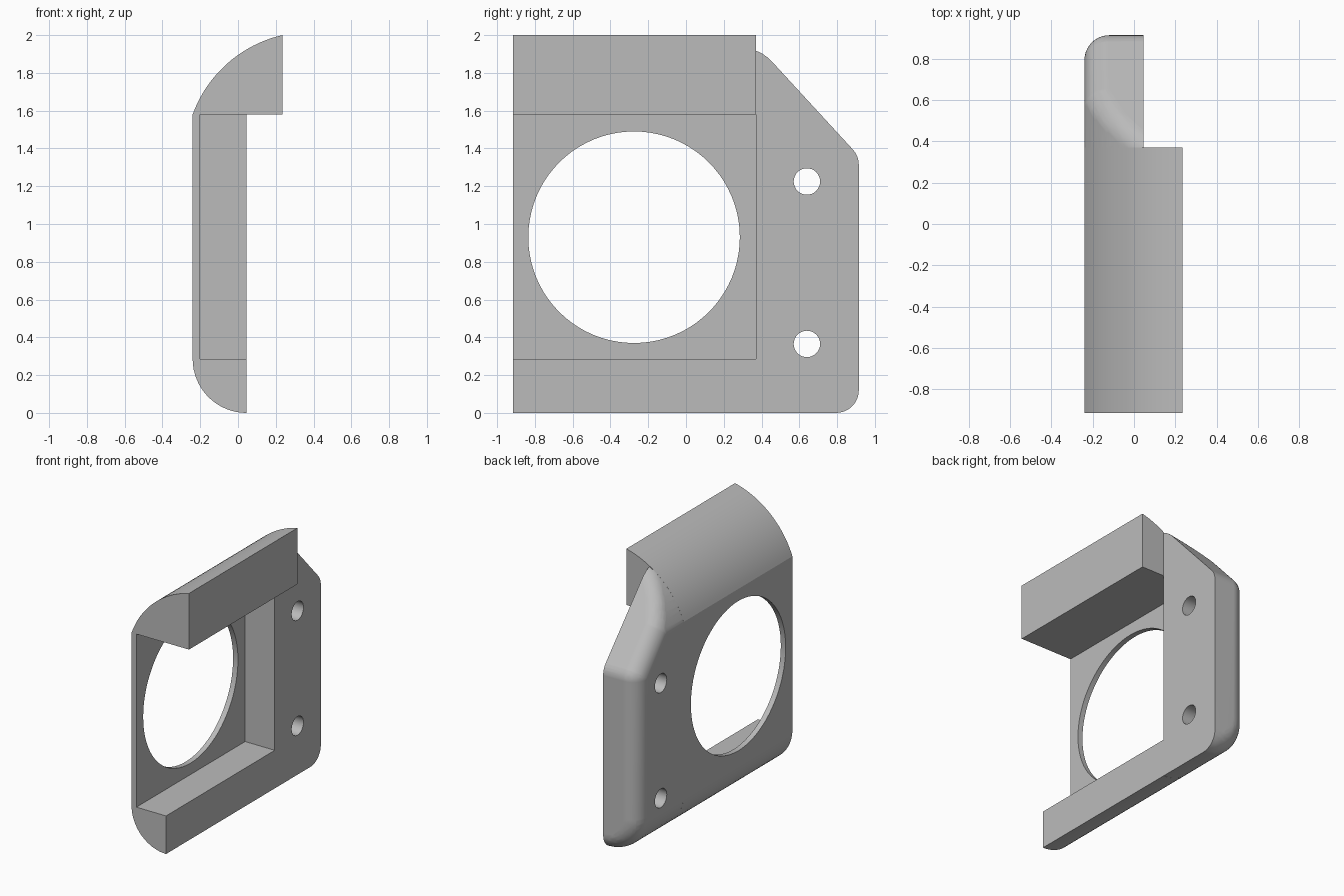
import bpy, bmesh
from math import sin, cos, pi, radians, acos, atan2

if "Cube" in bpy.data.objects:
    bpy.data.objects.remove(bpy.data.objects["Cube"], do_unlink=True)

grey = bpy.data.materials.new("plain grey")
grey.use_nodes = True
grey.diffuse_color = (0.5, 0.5, 0.5, 1)
grey.node_tree.nodes["Principled BSDF"].inputs["Base Color"].default_value = (0.5, 0.5, 0.5, 1)

FRONT, STEP, BACK = -0.915, 0.37, 0.915   # y limits of frame and flange
OUTER, INNER, LIP = -0.24, 0.045, 0.235   # x limits
POCKET_LOW, POCKET_HIGH = 0.285, 1.58
ROUND = 0.12
TOP_C, TOP_R = (0.384, 1.353), 0.664      # brow arc in xz
LOW_C, LOW_R = (INNER, POCKET_LOW), 0.285


def arc(centre, radius, start, end, steps):
    return [(centre[0] + radius * cos(start + (end - start) * i / steps),
             centre[1] + radius * sin(start + (end - start) * i / steps))
            for i in range(steps + 1)]


def top_arc(inset, x_end, steps):
    r = TOP_R - inset
    return arc(TOP_C, r, acos((OUTER + inset - TOP_C[0]) / r),
               acos((x_end - TOP_C[0]) / r), steps)


def make_object(name, bm):
    bmesh.ops.recalc_face_normals(bm, faces=bm.faces[:])
    mesh = bpy.data.meshes.new(name)
    bm.to_mesh(mesh)
    bm.free()
    mesh.materials.append(grey)
    obj = bpy.data.objects.new(name, mesh)
    bpy.context.collection.objects.link(obj)
    return obj


def combine(target, tool, operation):
    mod = target.modifiers.new("combine", 'BOOLEAN')
    mod.operation, mod.object, mod.solver = operation, tool, 'EXACT'
    bpy.context.view_layer.objects.active = target
    bpy.ops.object.modifier_apply(modifier=mod.name)
    bpy.data.objects.remove(tool, do_unlink=True)


def extrude(name, points, direction):
    bm = bmesh.new()
    face = bm.faces.new([bm.verts.new(p) for p in points])
    new = bmesh.ops.extrude_face_region(bm, geom=[face])["geom"]
    bmesh.ops.translate(bm, vec=direction,
                        verts=[v for v in new if isinstance(v, bmesh.types.BMVert)])
    return make_object(name, bm)


def drill(target, y, z, radius, steps):
    ring = arc((y, z), radius, 0, 2 * pi, steps)[:-1]
    combine(target, extrude("drill", [(-1, a, b) for a, b in ring], (2, 0, 0)), 'DIFFERENCE')


# Frame: C-shaped section with thin outer wall, brow bar and rounded sill
section = top_arc(0, LIP, 24)
section += [(LIP, POCKET_HIGH), (OUTER + 0.04, POCKET_HIGH),
            (OUTER + 0.04, POCKET_LOW), (INNER, POCKET_LOW)]
section += arc(LOW_C, LOW_R, 1.5 * pi, pi, 16)
frame = extrude("bracket", [(x, FRONT, z) for x, z in section], (0, STEP - FRONT, 0))

# Flange: inset core swept by a rounding ball, then trimmed to a slab
tilt = atan2(0.92, 1.0)                   # direction of the sloped edge
ny, nz = cos(tilt), sin(tilt)
slope = BACK * ny + 1.36 * nz - ROUND
core_back = BACK - ROUND
corner_z = (slope - core_back * ny) / nz
far_x = TOP_C[0]
core = top_arc(ROUND, far_x, 16) + arc(LOW_C, LOW_R - ROUND, pi, 1.5 * pi, 10)
core += [(OUTER + ROUND, corner_z), (far_x, corner_z), (far_x, ROUND)]
turns = [radians(a) for a in range(0, 360, 10)] + [tilt]
tips = [radians(a) for a in range(0, 91, 9)]
ball = {(-cos(p), sin(p) * cos(t), sin(p) * sin(t)) for p in tips for t in turns}

bm = bmesh.new()
for x, z in core:
    for y in (0, min(core_back, (slope - z * nz) / ny)):
        for dx, dy, dz in ball:
            bm.verts.new((x + ROUND * dx, y + ROUND * dy, z + ROUND * dz))
bmesh.ops.remove_doubles(bm, verts=bm.verts[:], dist=0.0005)
bmesh.ops.convex_hull(bm, input=bm.verts[:])
bmesh.ops.delete(bm, geom=[v for v in bm.verts if not v.link_faces], context='VERTS')
flange = make_object("flange", bm)
slab = extrude("slab", [(-1, STEP, -1), (INNER, STEP, -1), (INNER, STEP, 3), (-1, STEP, 3)],
               (0, 1, 0))
combine(flange, slab, 'INTERSECT')
combine(frame, flange, 'UNION')

# Large opening and two screw holes
drill(frame, -0.275, 0.93, 0.56, 80)
for height in (0.365, 1.225):
    drill(frame, 0.64, height, 0.07, 32)

# Smooth shading with crisp edges
bpy.ops.object.select_all(action='DESELECT')
frame.select_set(True)
bpy.context.view_layer.objects.active = frame
bpy.ops.object.shade_smooth_by_angle(angle=radians(18))
weighted = frame.modifiers.new("even shading", 'WEIGHTED_NORMAL')
weighted.keep_sharp = True
